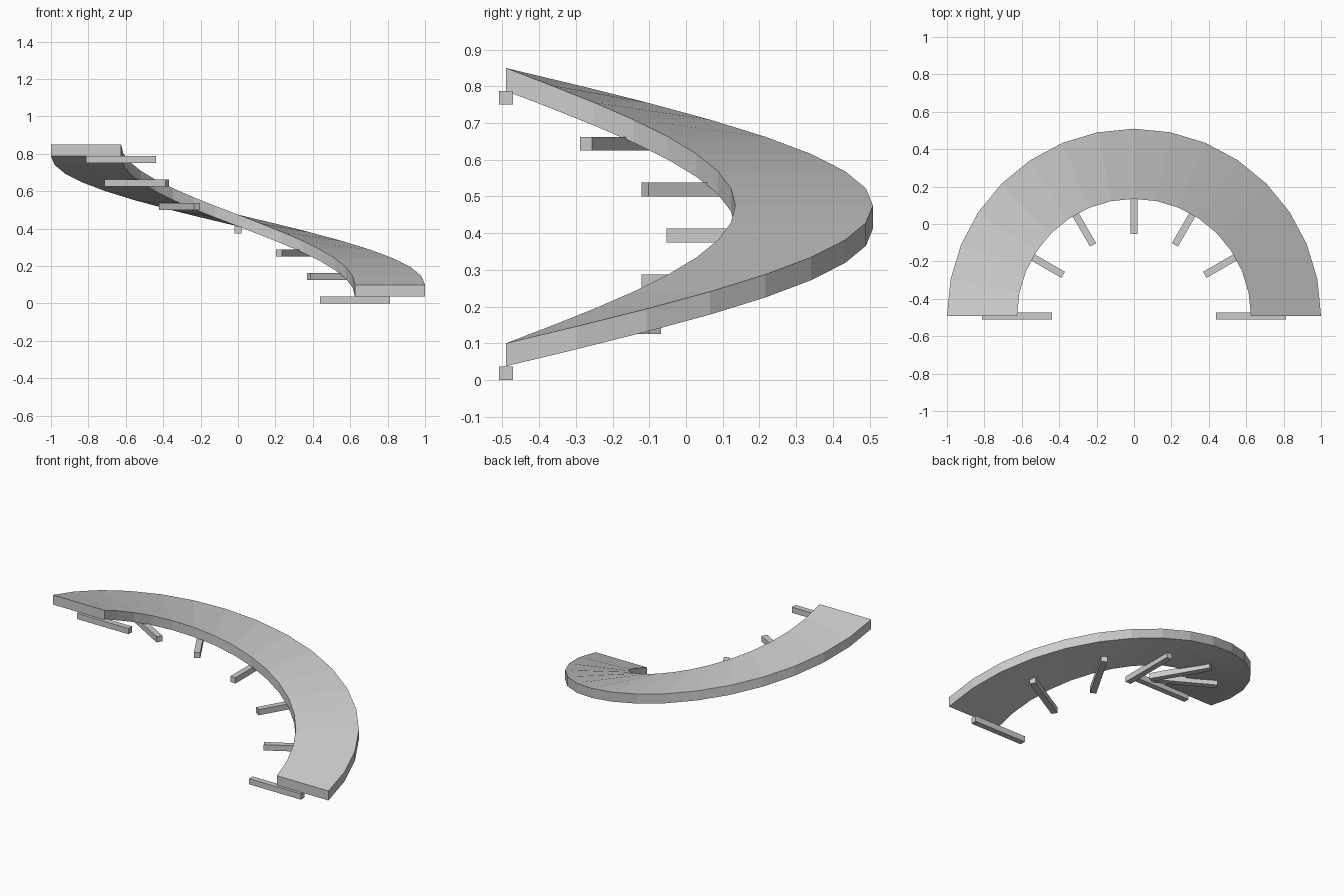
import bpy, bmesh, math
from mathutils import Matrix

if "Cube" in bpy.data.objects:
    bpy.data.objects.remove(bpy.data.objects["Cube"])

CY = -0.4906                 # y of the spiral axis
R_IN, R_OUT = 0.625, 1.0
THICK, RISE = 0.0625, 0.75
BAR = 0.0375                 # square bar section
SEGS, BARS = 16, 7

grey = bpy.data.materials.new("light grey")
grey.diffuse_color = (0.6, 0.6, 0.6, 1)
grey.use_nodes = True
grey.node_tree.nodes["Principled BSDF"].inputs["Base Color"].default_value = grey.diffuse_color


def add_object(name, bm):
    bmesh.ops.recalc_face_normals(bm, faces=bm.faces)
    mesh = bpy.data.meshes.new(name)
    bm.to_mesh(mesh)
    bm.free()
    mesh.materials.append(grey)
    obj = bpy.data.objects.new(name, mesh)
    bpy.context.collection.objects.link(obj)
    return obj


# Spiral ramp: a rectangular section swept half a turn while rising
bm = bmesh.new()
rings = []
for i in range(SEGS + 1):
    t = i / SEGS
    a = math.pi * t
    z = BAR + RISE * t
    section = [(R_IN, z), (R_OUT, z), (R_OUT, z + THICK), (R_IN, z + THICK)]
    rings.append([bm.verts.new((r * math.cos(a), CY + r * math.sin(a), h)) for r, h in section])
for a, b in zip(rings, rings[1:]):
    for k in range(4):
        n = (k + 1) % 4
        bm.faces.new((a[k], a[n], b[n], b[k]))
bm.faces.new(rings[0])
bm.faces.new(rings[-1])
add_object("spiral_ramp", bm)

# Radial support bars under the inner edge, one every 30 degrees
for i in range(BARS):
    t = i / (BARS - 1)
    bm = bmesh.new()
    bmesh.ops.create_cube(bm, size=1, matrix=(
        Matrix.Translation((0, CY, BAR / 2 + RISE * t))
        @ Matrix.Rotation(math.pi * t, 4, 'Z')
        @ Matrix.Translation((R_IN, 0, 0))
        @ Matrix.Diagonal((R_OUT - R_IN, BAR, BAR, 1))))
    add_object(f"support_bar_{i + 1}", bm)
